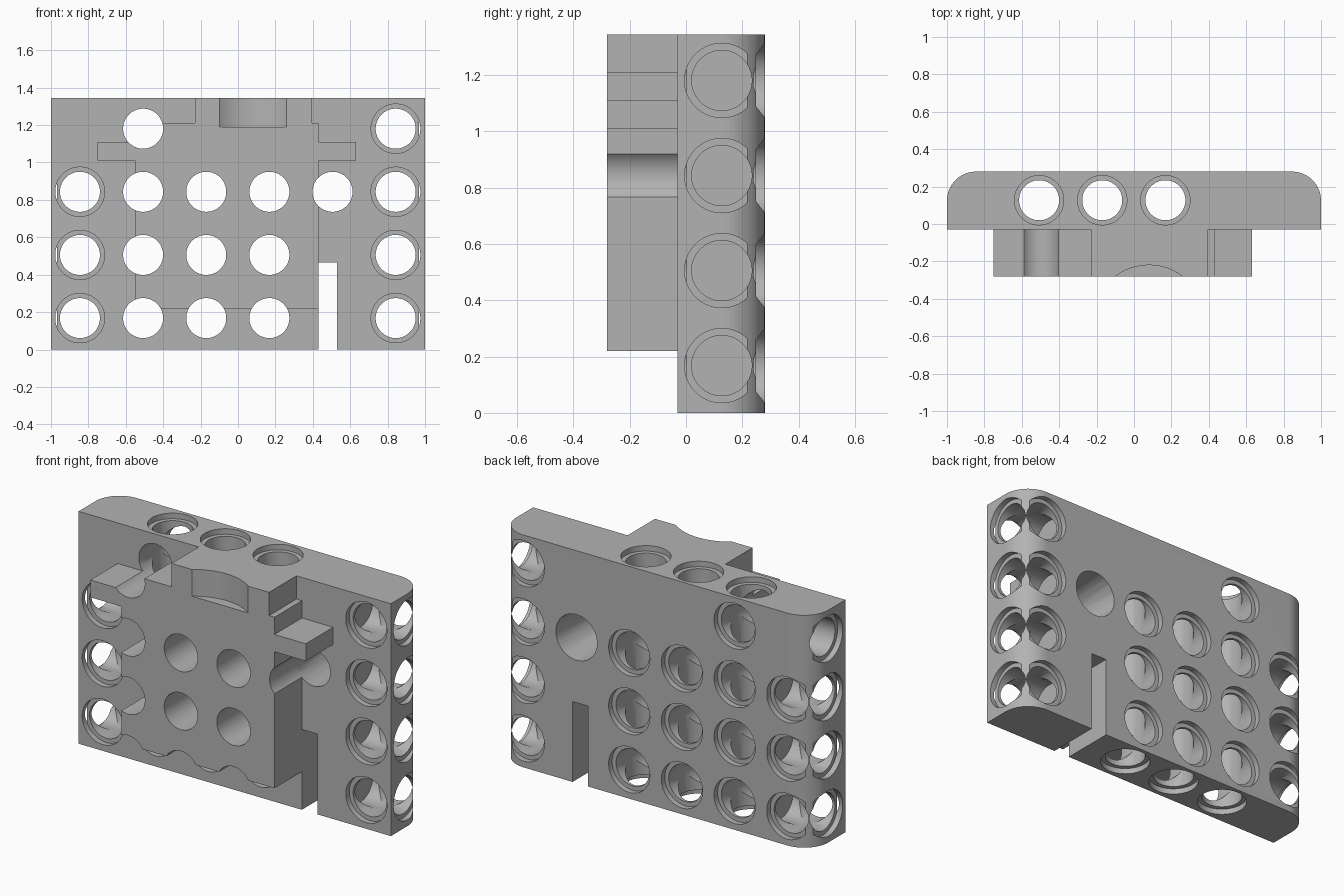
import bpy, bmesh, math
from mathutils import Vector

cube = bpy.data.objects.get("Cube")
if cube:
    bpy.data.objects.remove(cube, do_unlink=True)

grey = bpy.data.materials.new("plain grey")
grey.diffuse_color = (0.45, 0.45, 0.45, 1)
grey.use_nodes = True
grey.node_tree.nodes["Principled BSDF"].inputs["Base Color"].default_value = (0.45, 0.45, 0.45, 1)

HEIGHT = 1.345
FRONT, BACK, MID = -0.03, 0.28, 0.127
BLOCK_FRONT = -0.28
BORE, RIM, LIP = 0.107, 0.132, 0.032
COLS = [-0.845 + 0.3376 * i for i in range(6)]
ROWS = [0.168 + 0.3376 * i for i in range(4)]


def finish(name, bm):
    bmesh.ops.recalc_face_normals(bm, faces=bm.faces)
    mesh = bpy.data.meshes.new(name)
    bm.to_mesh(mesh)
    bm.free()
    mesh.materials.append(grey)
    obj = bpy.data.objects.new(name, mesh)
    bpy.context.collection.objects.link(obj)
    return obj


def prism(name, outline, shift):
    """Extrude a flat outline of 3D points along a vector."""
    bm = bmesh.new()
    face = bm.faces.new([bm.verts.new(p) for p in outline])
    side = bmesh.ops.extrude_face_region(bm, geom=[face])
    moved = [v for v in side["geom"] if isinstance(v, bmesh.types.BMVert)]
    bmesh.ops.translate(bm, verts=moved, vec=shift)
    return finish(name, bm)


def bore(axis, origin, profile, sides=48):
    """Round cutter along an axis; profile lists (distance, radius)."""
    bm = bmesh.new()
    turn = Vector(axis).to_track_quat('Z', 'Y')
    rings = []
    for t, r in profile:
        ring = []
        for i in range(sides):
            a = 2 * math.pi * (i + 0.5) / sides
            ring.append(bm.verts.new(Vector(origin) + turn @ Vector((r * math.cos(a), r * math.sin(a), t))))
        rings.append(ring)
    for low, high in zip(rings, rings[1:]):
        for i in range(sides):
            j = (i + 1) % sides
            bm.faces.new((low[i], low[j], high[j], high[i]))
    bm.faces.new(rings[0])
    bm.faces.new(rings[-1])
    return finish("cutter", bm)


def cut(cutter, *targets):
    cutter.hide_render = True
    for obj in targets:
        bpy.context.view_layer.objects.active = obj
        mod = obj.modifiers.new("cut", 'BOOLEAN')
        mod.operation = 'DIFFERENCE'
        mod.solver = 'EXACT'
        mod.object = cutter
        bpy.ops.object.modifier_apply(modifier=mod.name)
    bpy.data.objects.remove(cutter, do_unlink=True)


# Back plate with rounded rear corners
R = 0.155
outline = [(-1, FRONT, 0), (1, FRONT, 0)]
for cx, start in ((1 - R, 0), (R - 1, 90)):
    for i in range(17):
        a = math.radians(start + 90 * i / 16)
        outline.append((cx + R * math.cos(a), BACK - R + R * math.sin(a), 0))
plate = prism("back_plate", outline, (0, 0, HEIGHT))

# Front block with side tabs and stepped shoulders
steps = [(-0.55, 0.22), (0.43, 0.22), (0.43, 1.01), (0.63, 1.01), (0.63, 1.11), (0.43, 1.11),
         (0.43, 1.21), (0.395, 1.21), (0.395, HEIGHT), (-0.23, HEIGHT), (-0.23, 1.21),
         (-0.55, 1.21), (-0.55, 1.11), (-0.75, 1.11), (-0.75, 1.01), (-0.55, 1.01)]
block = prism("front_block", [(x, BLOCK_FRONT, z) for x, z in steps], (0, FRONT - BLOCK_FRONT, 0))

# Curved finger notch at the top of the block
cut(bore((0, 0, 1), (0.08, -0.52, 0), [(1.19, 0.3), (1.6, 0.3)], 96), block)

# Slot in the lower edge of the plate
cut(prism("cutter", [(0.43, -0.2, -0.1), (0.53, -0.2, -0.1), (0.53, -0.2, 0.465), (0.43, -0.2, 0.465)],
          (0, 0.6, 0)), plate)

# Bores running front to back
grid = [(c, r) for r in range(3) for c in (0, 1, 2, 3, 5)] + [(4, 2), (1, 3), (5, 3)]
rear = [(BACK - LIP, BORE), (BACK - LIP, RIM), (0.5, RIM)]
for c, r in grid:
    if c in (0, 5):
        profile = [(-0.4, RIM), (FRONT + LIP, RIM), (FRONT + LIP, BORE)] + rear
        targets = [plate]
    elif c == 4:
        profile = [(-0.4, BORE), (FRONT, BORE), (BACK, RIM), (0.5, RIM)]
        targets = [plate, block]
    else:
        profile = [(-0.4, BORE)] + rear
        targets = [plate, block]
    cut(bore((0, 1, 0), (COLS[c], 0, ROWS[r]), profile), *targets)

# Vertical bores through the plate, rimmed at both ends
for c in (1, 2, 3):
    cut(bore((0, 0, 1), (COLS[c], MID, 0),
             [(-0.1, RIM), (LIP, RIM), (LIP, BORE), (HEIGHT - LIP, BORE), (HEIGHT - LIP, RIM), (1.5, RIM)]), plate)

# Blind bores in both ends
for side in (-1, 1):
    for z in ROWS:
        cut(bore((side, 0, 0), (0, MID, z),
                 [(0.7, BORE), (1 - LIP, BORE), (1 - LIP, RIM), (1.1, RIM)]), plate)

# Smooth the bores, keep the edges crisp
bpy.ops.object.select_all(action='DESELECT')
for obj in (plate, block):
    obj.select_set(True)
bpy.context.view_layer.objects.active = plate
bpy.ops.object.shade_smooth_by_angle(angle=math.radians(30))
